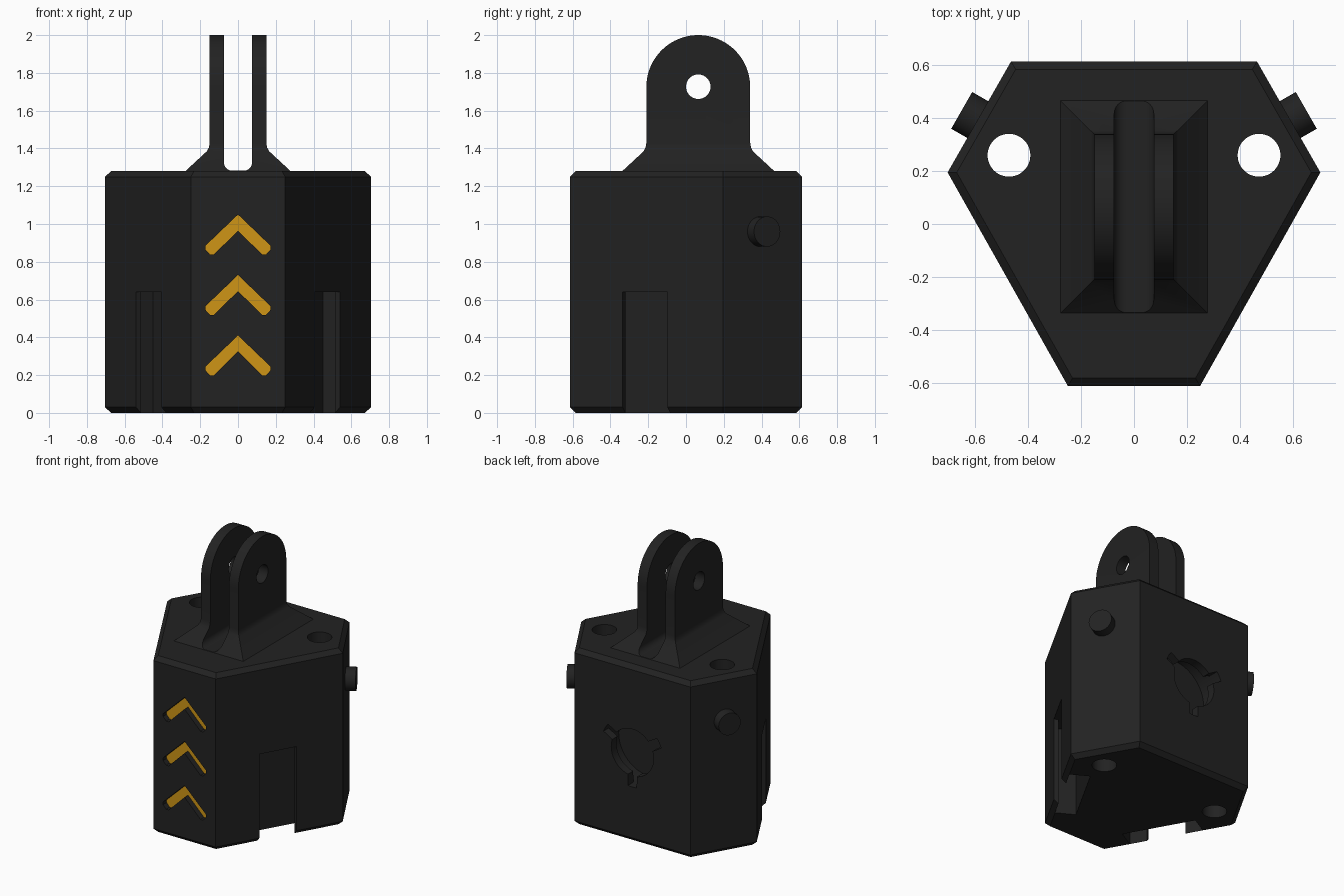
import bpy, bmesh, math
from mathutils import Vector, Matrix

if "Cube" in bpy.data.objects:
    bpy.data.objects.remove(bpy.data.objects["Cube"])


def material(name, rgb):
    m = bpy.data.materials.new(name)
    m.diffuse_color = (*rgb, 1)
    m.use_nodes = True
    m.node_tree.nodes["Principled BSDF"].inputs["Base Color"].default_value = m.diffuse_color
    return m


BLACK = material("matte black", (0.016, 0.016, 0.016))
GOLD = material("gold yellow", (0.62, 0.30, 0.008))


def make(name, bm):
    bmesh.ops.recalc_face_normals(bm, faces=bm.faces)
    me = bpy.data.meshes.new(name)
    bm.to_mesh(me)
    bm.free()
    ob = bpy.data.objects.new(name, me)
    bpy.context.collection.objects.link(ob)
    me.materials.append(BLACK)
    return ob


def loft(name, rings, bevel=0):
    """Solid through closed rings of 3D points; optionally chamfer both end rims."""
    bm = bmesh.new()
    vs = [[bm.verts.new(p) for p in r] for r in rings]
    n = len(vs[0])
    for a, b in zip(vs, vs[1:]):
        for i in range(n):
            bm.faces.new((a[i], a[(i + 1) % n], b[(i + 1) % n], b[i]))
    ends = [bm.faces.new(vs[0]), bm.faces.new(vs[-1])]
    if bevel:
        bmesh.ops.bevel(bm, geom=[e for f in ends for e in f.edges],
                        offset=bevel, segments=1, affect='EDGES')
    return make(name, bm)


def prism(name, pts, origin, u, v, w, d0, d1, bevel=0):
    """Extrude a 2D outline in the (u, v) plane along w from d0 to d1."""
    o, u, v, w = map(Vector, (origin, u, v, w))
    return loft(name, [[o + u * a + v * b + w * d for a, b in pts] for d in (d0, d1)], bevel)


def arc(r, a0=0, a1=360, n=48, cx=0, cy=0):
    full = a1 - a0 >= 360
    return [(cx + r * math.cos(math.radians(a0 + (a1 - a0) * i / n)),
             cy + r * math.sin(math.radians(a0 + (a1 - a0) * i / n)))
            for i in range(n if full else n + 1)]


def rect(a0, a1, b0, b1):
    return [(a0, b0), (a1, b0), (a1, b1), (a0, b1)]


def boolean(ob, tool, op='DIFFERENCE'):
    m = ob.modifiers.new("cut", 'BOOLEAN')
    m.operation, m.object, m.solver = op, tool, 'EXACT'
    bpy.context.view_layer.objects.active = ob
    bpy.ops.object.modifier_apply(modifier=m.name)
    bpy.data.objects.remove(tool)


X, Y, Z = (1, 0, 0), (0, 1, 0), (0, 0, 1)
O = (0, 0, 0)

# Six-sided housing with chamfered rims
hexagon = [(-0.25, -0.613), (0.25, -0.613), (0.705, 0.195),
           (0.465, 0.615), (-0.465, 0.615), (-0.705, 0.195)]
body = prism("housing", hexagon, O, X, Y, Z, 0, 1.28, 0.03)

# Flared foot of the hinge
foot = loft("hinge_foot", [
    [(sx * x, 0.065 + sy * y, z) for sx, sy in ((-1, -1), (1, -1), (1, 1), (-1, 1))]
    for x, y, z in ((0.30, 0.424, 1.26), (0.165, 0.289, 1.385),
                    (0.154, 0.279, 1.405), (0.15, 0.275, 1.43))])
boolean(body, foot, 'UNION')

# Round-topped hinge block, split into two ears by a rounded gap
ear = [(-0.21, 1.35), (0.34, 1.35)] + arc(0.275, 0, 180, 40, 0.065, 1.725)
boolean(body, prism("hinge_ears", ear, O, Y, Z, X, -0.15, 0.15), 'UNION')
gap = (arc(0.045, 180, 270, 8, -0.03, 1.327) + arc(0.045, 270, 360, 8, 0.03, 1.327)
       + [(0.075, 2.2), (-0.075, 2.2)])
boolean(body, prism("gap_cutter", gap, O, X, Z, Y, -0.5, 0.6))
boolean(body, prism("pin_cutter", arc(0.065, cx=0.065, cy=1.727), O, Y, Z, X, -0.4, 0.4))

# Vertical through holes and undercut side slots on both sides
t = Vector((0.455, 0.808, 0)).normalized()
for s in (-1, 1):
    boolean(body, prism("hole_cutter", arc(0.081, cx=s * 0.473, cy=0.26), O, X, Y, Z, -0.1, 1.4))
    along = (s * t.x, t.y, 0)
    inward = (-s * t.y, t.x, 0)
    start = (s * 0.406, -0.336, 0)
    boolean(body, prism("slot_cutter", rect(0, 0.273, -0.1, 0.64), start, along, Z, inward, -0.1, 0.1))
    boolean(body, prism("slot_undercut", rect(-0.12, 0.393, -0.1, 0.64),
                        start, along, Z, inward, 0.03, 0.17))

# Three-lobed twist-lock socket in the back
lobes = []
for k in range(3):
    c = 30 + 120 * k
    lobes += arc(0.25, c - 8, c + 8, 4) + arc(0.17, c + 12, c + 108, 16)
centre = (0, 0.615, 0.65)
boolean(body, prism("socket_cutter", lobes, centre, X, Z, (0, -1, 0), -0.1, 0.1))
boolean(body, prism("socket_undercut", arc(0.25), centre, X, Z, (0, -1, 0), 0.06, 0.2))

# Recessed arrow marks on the front
half = [(0, 1.05), (0.172, 0.885), (0.172, 0.865), (0.148, 0.838), (0.128, 0.838), (0, 0.965)]
chevron = half + [(-x, z) for x, z in half[-2:0:-1]]
for dz in (0, -0.32, -0.64):
    pts = [(x, z + dz) for x, z in chevron]
    boolean(body, prism("mark_cutter", pts, O, X, Z, Y, -0.8, -0.573))

# Gold on the recessed mark floors
body.data.materials.clear()
body.data.materials.append(BLACK)
body.data.materials.append(GOLD)
for p in body.data.polygons:
    floor = p.normal.y < -0.99 and abs(p.center.y + 0.573) < 0.003
    p.material_index = 1 if floor and abs(p.center.x) < 0.18 else 0

# Side buttons on the rear corner faces
parts = [body]
for s, side in ((-1, "left"), (1, "right")):
    out = Vector((s * 0.42, 0.24, 0)).normalized()
    along = Vector((-out.y, out.x, 0))
    parts.append(prism(side + "_button", arc(0.08, n=40), (s * 0.591, 0.395, 0.96),
                       along, Z, out, -0.04, 0.07, 0.016))

# Smooth round walls, keep edges sharp
for ob in parts:
    bpy.ops.object.select_all(action='DESELECT')
    ob.select_set(True)
    bpy.context.view_layer.objects.active = ob
    bpy.ops.object.shade_smooth_by_angle(angle=math.radians(25))
